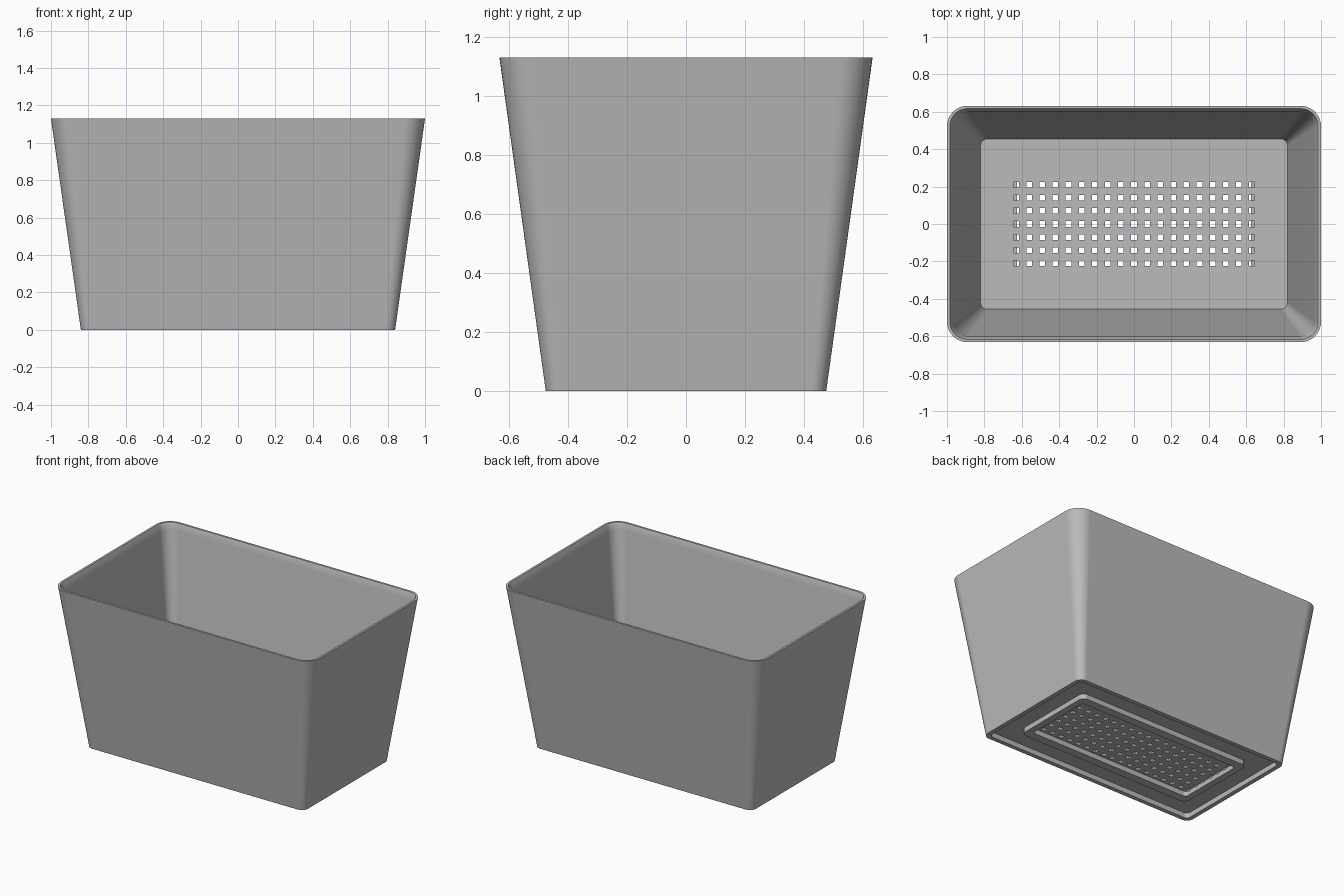
import bpy, bmesh, math
from mathutils import Matrix

old = bpy.data.objects.get("Cube")
if old:
    bpy.data.objects.remove(old, do_unlink=True)

SEGMENTS = 10   # steps per rounded corner


def make_material(name, rgb):
    mat = bpy.data.materials.new(name)
    mat.use_nodes = True
    mat.diffuse_color = (*rgb, 1)
    mat.node_tree.nodes["Principled BSDF"].inputs["Base Color"].default_value = (*rgb, 1)
    return mat


def make_object(name, bm):
    bmesh.ops.recalc_face_normals(bm, faces=bm.faces[:])
    mesh = bpy.data.meshes.new(name)
    bm.to_mesh(mesh)
    bm.free()
    obj = bpy.data.objects.new(name, mesh)
    bpy.context.collection.objects.link(obj)
    return obj


def rounded_loop(bm, hx, hy, r, z):
    """Ring of vertices around a rounded rectangle of half sizes hx, hy."""
    verts = []
    for corner, (sx, sy) in enumerate([(1, 1), (-1, 1), (-1, -1), (1, -1)]):
        for i in range(SEGMENTS + 1):
            a = math.pi / 2 * (corner + i / SEGMENTS)
            verts.append(bm.verts.new((sx * (hx - r) + r * math.cos(a),
                                       sy * (hy - r) + r * math.sin(a), z)))
    return verts


# Wall section from under the floor, around the rim, to the inside floor
section = [
    (0.625, 0.24, 0.02, 0.035),   # perforated panel underside
    (0.625, 0.24, 0.02, 0.0),     # support ring
    (0.67, 0.30, 0.04, 0.0),
    (0.67, 0.30, 0.04, 0.035),
    (0.81, 0.445, 0.03, 0.035),   # recess
    (0.81, 0.445, 0.03, 0.0),     # foot
    (0.84, 0.475, 0.05, 0.0),
    (1.0, 0.632, 0.11, 1.13),     # outer wall
    (0.985, 0.617, 0.095, 1.13),  # rim
    (0.965, 0.60, 0.08, 1.085),   # rim chamfer
    (0.82, 0.455, 0.035, 0.07),   # inner wall
]

bm = bmesh.new()
loops = [rounded_loop(bm, *row) for row in section]
for a, b in zip(loops, loops[1:]):
    for i in range(len(a)):
        j = (i + 1) % len(a)
        bm.faces.new((a[i], a[j], b[j], b[i]))
bm.faces.new(loops[0])
bm.faces.new(loops[-1])
planter = make_object("planter_box", bm)
planter.data.materials.append(make_material("grey plastic", (0.5, 0.5, 0.5)))

# Drain holes: a grid of square cutters through the floor
bm = bmesh.new()
for col in range(-9, 10):
    for row in range(-3, 4):
        place = Matrix.Translation((col * 0.07, row * 0.07, 0.06))
        bmesh.ops.create_cube(bm, size=1, matrix=place @ Matrix.Diagonal((0.03, 0.03, 0.06, 1)))
cutter = make_object("drain_hole_cutter", bm)
cutter.hide_render = True

bpy.ops.object.select_all(action="DESELECT")
planter.select_set(True)
bpy.context.view_layer.objects.active = planter
cut = planter.modifiers.new("drain_holes", "BOOLEAN")
cut.operation = "DIFFERENCE"
cut.solver = "EXACT"
cut.object = cutter
bpy.ops.object.modifier_apply(modifier=cut.name)
bpy.data.objects.remove(cutter, do_unlink=True)

# Smooth corners, crisp edges, flat sides
bpy.ops.object.shade_smooth_by_angle(angle=math.radians(20))
weighted = planter.modifiers.new("flat_sides", "WEIGHTED_NORMAL")
weighted.keep_sharp = True
